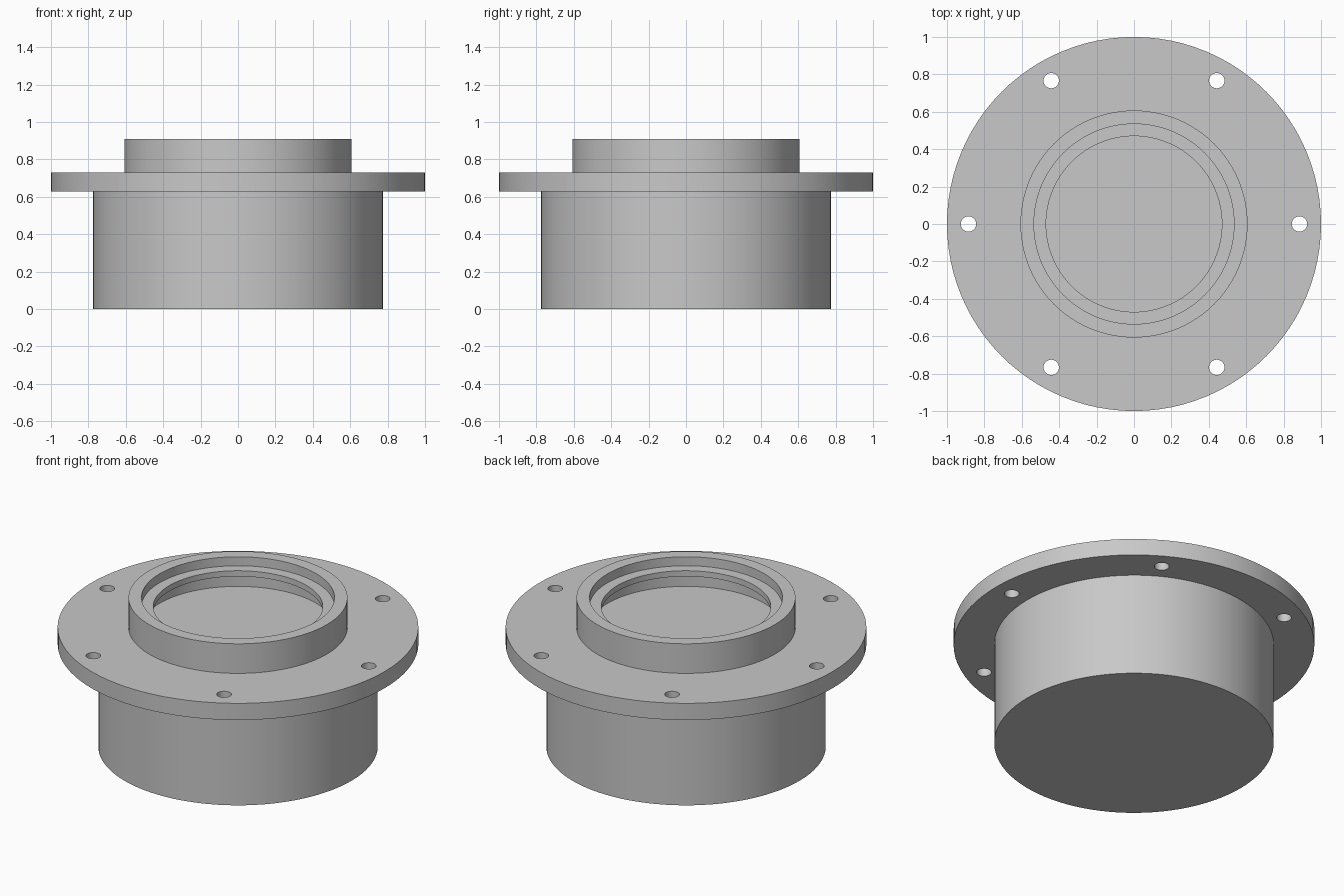
import bpy, bmesh, math

if "Cube" in bpy.data.objects:
    bpy.data.objects.remove(bpy.data.objects["Cube"])

SEGMENTS = 96

grey = bpy.data.materials.new("plain grey")
grey.diffuse_color = (0.58, 0.58, 0.58, 1)
grey.use_nodes = True
grey.node_tree.nodes["Principled BSDF"].inputs["Base Color"].default_value = grey.diffuse_color


def lathe(name, profile):
    """Revolve an (r, z) profile that starts and ends on the z axis."""
    bm = bmesh.new()
    rings = []
    for r, z in profile:
        rings.append([bm.verts.new((r * math.cos(a), r * math.sin(a), z))
                      for a in (2 * math.pi * i / SEGMENTS for i in range(SEGMENTS))])
    for low, high in zip(rings, rings[1:]):
        for i in range(SEGMENTS):
            j = (i + 1) % SEGMENTS
            bm.faces.new((low[i], low[j], high[j], high[i]))
    bm.faces.new(rings[0][::-1])
    bm.faces.new(rings[-1])
    bmesh.ops.recalc_face_normals(bm, faces=bm.faces)
    mesh = bpy.data.meshes.new(name)
    bm.to_mesh(mesh)
    bm.free()
    mesh.materials.append(grey)
    obj = bpy.data.objects.new(name, mesh)
    bpy.context.collection.objects.link(obj)
    return obj


# Housing: barrel, flange, collar, and recess with an inner retaining lip
housing = lathe("flanged_housing", [
    (0.775, 0.0), (0.775, 0.627),                # barrel
    (1.0, 0.627), (1.0, 0.729),                  # flange
    (0.607, 0.729), (0.607, 0.91),               # collar
    (0.535, 0.91), (0.535, 0.855),               # recess mouth
    (0.47, 0.855), (0.47, 0.82),                 # lip
    (0.535, 0.82), (0.535, 0.729),               # undercut down to the floor
])

# Six bolt holes through the flange
bm = bmesh.new()
for k in range(6):
    a = math.radians(60 * k)
    made = bmesh.ops.create_cone(bm, cap_ends=True, segments=32,
                                 radius1=0.041, radius2=0.041, depth=0.3)
    bmesh.ops.translate(bm, verts=made["verts"],
                        vec=(0.885 * math.cos(a), 0.885 * math.sin(a), 0.68))
mesh = bpy.data.meshes.new("bolt_hole_cutter")
bm.to_mesh(mesh)
bm.free()
mesh.materials.append(grey)
cutter = bpy.data.objects.new("bolt_hole_cutter", mesh)
bpy.context.collection.objects.link(cutter)

cut = housing.modifiers.new("bolt_holes", 'BOOLEAN')
cut.operation = 'DIFFERENCE'
cut.solver = 'EXACT'
cut.object = cutter

# Apply the cut, then smooth the round walls
bpy.context.view_layer.objects.active = housing
housing.select_set(True)
bpy.ops.object.modifier_apply(modifier=cut.name)
bpy.data.objects.remove(cutter, do_unlink=True)
bpy.ops.object.shade_smooth_by_angle(angle=math.radians(30))
